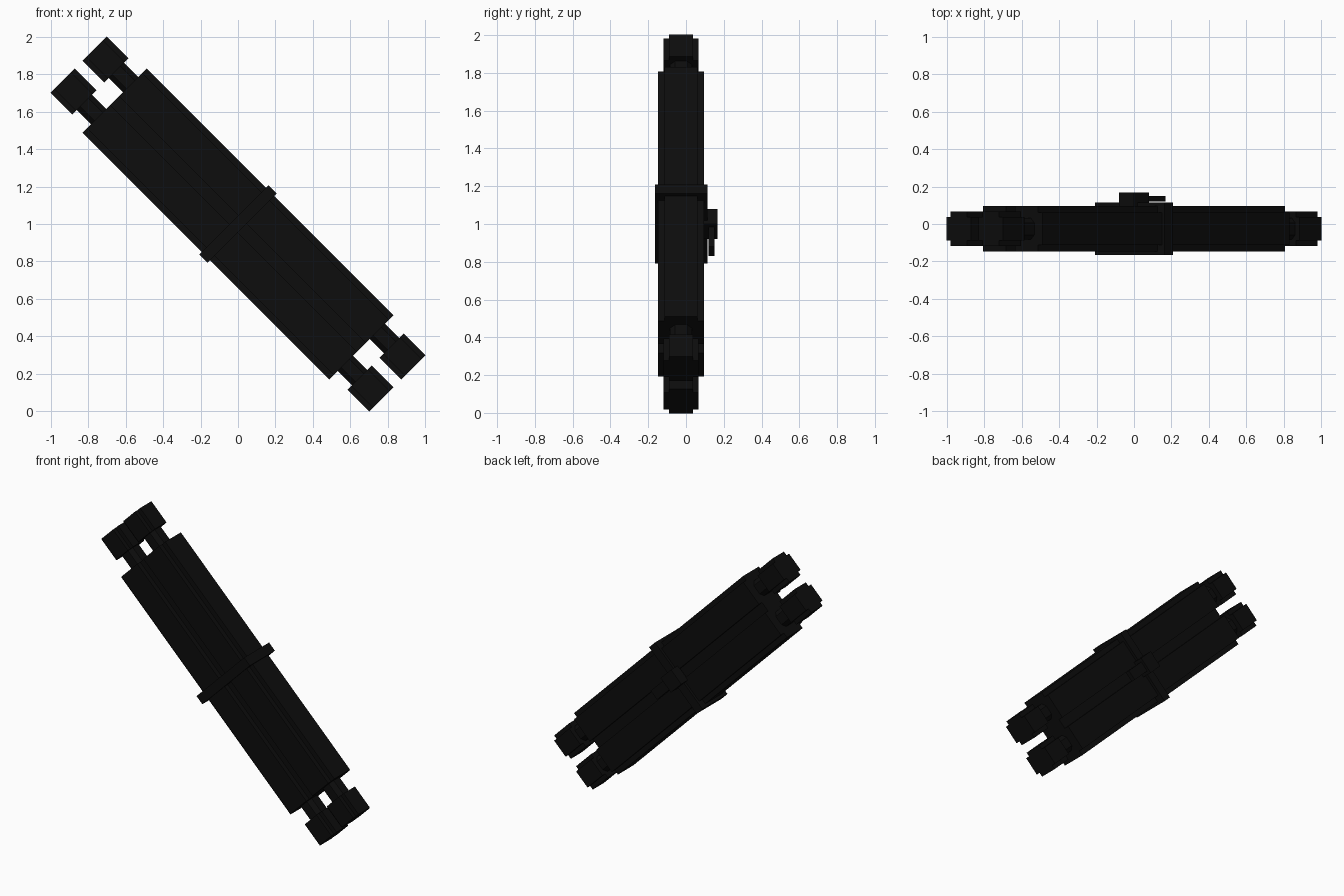
import bpy, bmesh, math
from mathutils import Matrix, Vector

if "Cube" in bpy.data.objects:
    bpy.data.objects.remove(bpy.data.objects["Cube"])

black = bpy.data.materials.new("matte_black")
black.diffuse_color = (0.004, 0.004, 0.004, 1)
black.use_nodes = True
black.node_tree.nodes["Principled BSDF"].inputs["Base Color"].default_value = black.diffuse_color

CY = -0.026      # depth of the tube axes
TUBE_V = 0.121   # offset of each tube from the centre line

# local axes: x = along the tubes, y = depth, z = across; tilted 45 degrees
TILT = Matrix.Translation((0, 0, 1)) @ Matrix.Rotation(math.radians(45), 4, 'Y')


def prism(name, profile, u0, u1):
    """Extrude a (depth, across) profile along the tube axis."""
    bm = bmesh.new()
    face = bm.faces.new([bm.verts.new((u0, y, v)) for y, v in profile])
    ext = bmesh.ops.extrude_face_region(bm, geom=[face])["geom"]
    bmesh.ops.translate(bm, vec=Vector((u1 - u0, 0, 0)),
                        verts=[g for g in ext if isinstance(g, bmesh.types.BMVert)])
    bmesh.ops.recalc_face_normals(bm, faces=bm.faces)
    bm.transform(TILT)
    mesh = bpy.data.meshes.new(name)
    bm.to_mesh(mesh)
    bm.free()
    mesh.materials.append(black)
    obj = bpy.data.objects.new(name, mesh)
    bpy.context.collection.objects.link(obj)
    return obj


def rect(y0, y1, v0, v1):
    return [(y0, v0), (y1, v0), (y1, v1), (y0, v1)]


def stepped(r, f, v):
    """Square of half size r with square notches cut from its corners."""
    q = [(r, -f), (r, f), (f, f), (f, r), (-f, r), (-f, f),
         (-r, f), (-r, -f), (-f, -f), (-f, -r), (f, -r), (f, -f)]
    return [(CY + a, v + b) for a, b in q]


def chamfered(r, f, v):
    """Square of half size r with its corners cut off."""
    q = [(r, -f), (r, f), (f, r), (-f, r), (-r, f), (-r, -f), (-f, -r), (f, -r)]
    return [(CY + a, v + b) for a, b in q]


# two tubes, each with a neck and an end cap at both ends
for side, v in (("lower", -TUBE_V), ("upper", TUBE_V)):
    prism(side + "_tube", stepped(0.121, 0.087, v), -0.933, 0.933)
    for end, s in (("left", -1), ("right", 1)):
        prism(f"{side}_{end}_neck", chamfered(0.058, 0.032, v), s * 0.93, s * 1.045)
        prism(f"{side}_{end}_cap", stepped(0.092, 0.063, v), s * 1.04, s * 1.205)

# strap around the middle
prism("strap", rect(-0.165, 0.114, -0.262, 0.262), -0.032, 0.032)

# block and tab on the back of the strap
prism("back_block", rect(0.09, 0.168, -0.057, 0.057), -0.057, 0.057)
prism("back_tab", rect(0.12, 0.151, -0.035, 0.035), 0.05, 0.205)
